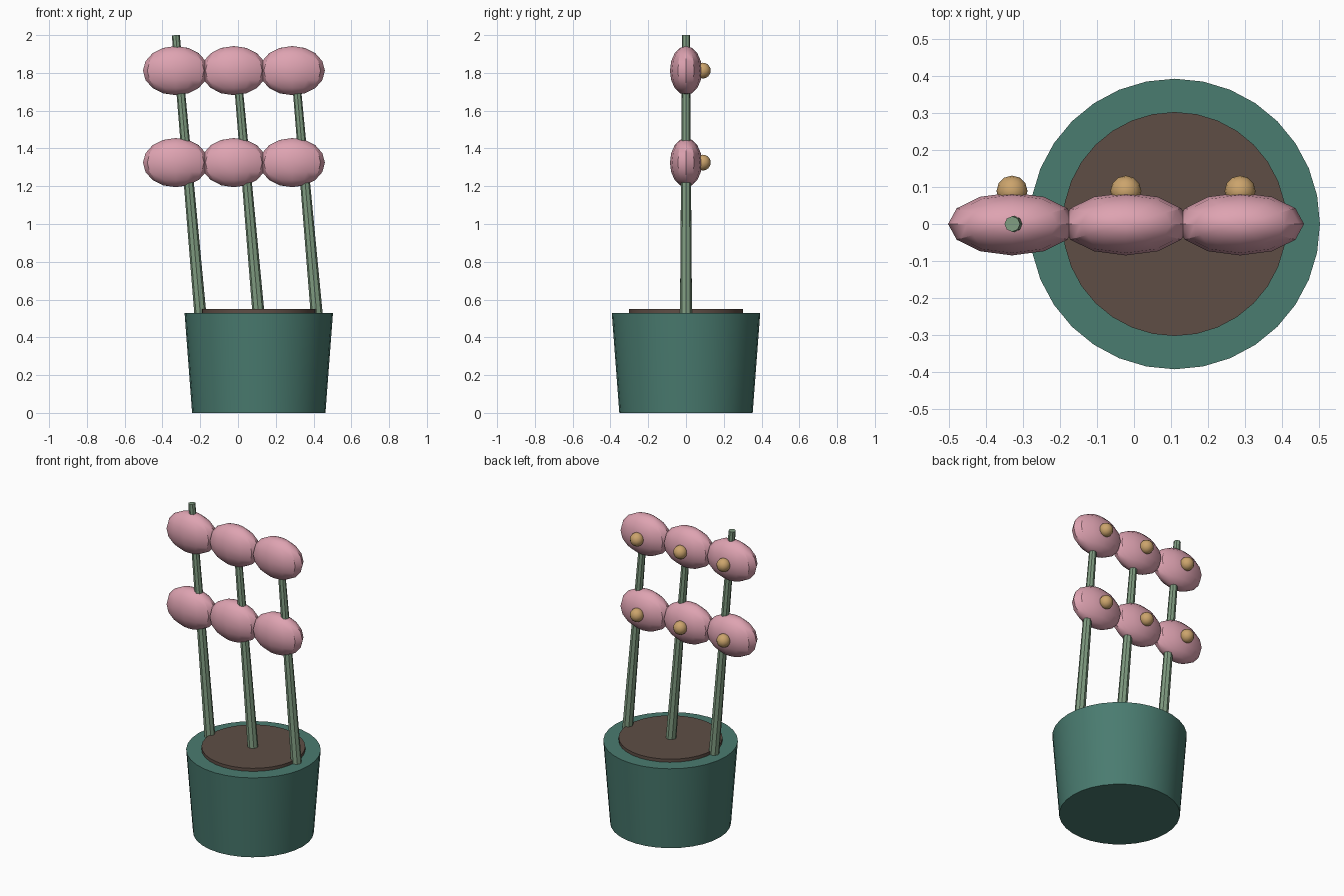
import bpy, math
from mathutils import Vector

cube = bpy.data.objects.get("Cube")
if cube:
    bpy.data.objects.remove(cube, do_unlink=True)


def material(name, rgb):
    m = bpy.data.materials.new(name)
    m.use_nodes = True
    color = (*rgb, 1.0)
    m.diffuse_color = color
    m.node_tree.nodes["Principled BSDF"].inputs["Base Color"].default_value = color
    return m


TEAL = material("teal glaze", (0.068, 0.200, 0.162))
SOIL = material("brown soil", (0.112, 0.076, 0.060))
GREEN = material("stem green", (0.215, 0.335, 0.220))
PINK = material("petal pink", (0.730, 0.365, 0.440))
GOLD = material("golden centre", (0.600, 0.370, 0.150))


def finish(name, mat):
    ob = bpy.context.object
    ob.name = name
    ob.data.materials.append(mat)
    bpy.ops.object.shade_smooth_by_angle(angle=math.radians(30))
    return ob


def tapered(name, mat, start, end, r1, r2, sides):
    """Tapered cylinder running between two points."""
    a, b = Vector(start), Vector(end)
    bpy.ops.mesh.primitive_cone_add(vertices=sides, radius1=r1, radius2=r2,
                                    depth=(b - a).length, location=(a + b) / 2)
    ob = bpy.context.object
    ob.rotation_euler = (0, math.atan2(b.x - a.x, b.z - a.z), 0)
    return finish(name, mat)


def ellipsoid(name, mat, center, radii, segments, rings):
    bpy.ops.mesh.primitive_uv_sphere_add(segments=segments, ring_count=rings,
                                         radius=1, location=center)
    bpy.context.object.scale = radii
    bpy.ops.object.transform_apply(location=False, rotation=False, scale=True)
    return finish(name, mat)


# Pot and soil
POT_X = 0.11
tapered("pot", TEAL, (POT_X, 0, 0), (POT_X, 0, 0.53), 0.353, 0.393, 32)
tapered("soil", SOIL, (POT_X, 0, 0.50), (POT_X, 0, 0.55), 0.303, 0.303, 32)

# Leaning stems: only the first rises above its upper flower
SLOPE = -0.088
for name, base_x, top in (("right", -0.20, 2.0), ("middle", 0.108, 1.88),
                          ("left", 0.416, 1.85)):
    low = 0.50
    tapered(f"{name}_stem", GREEN,
            (base_x + SLOPE * (low - 0.53), 0, low),
            (base_x + SLOPE * (top - 0.53), 0, top), 0.032, 0.021, 8)

# Two rows of flowers, each with a round centre at the back
for row, z in (("lower", 1.325), ("upper", 1.812)):
    for name, x in (("right", -0.33), ("middle", -0.022), ("left", 0.287)):
        ellipsoid(f"{row}_{name}_petals", PINK, (x, 0, z), (0.173, 0.085, 0.13), 12, 8)
        ellipsoid(f"{row}_{name}_centre", GOLD, (x, 0.089, z), (0.042, 0.042, 0.042), 12, 8)
